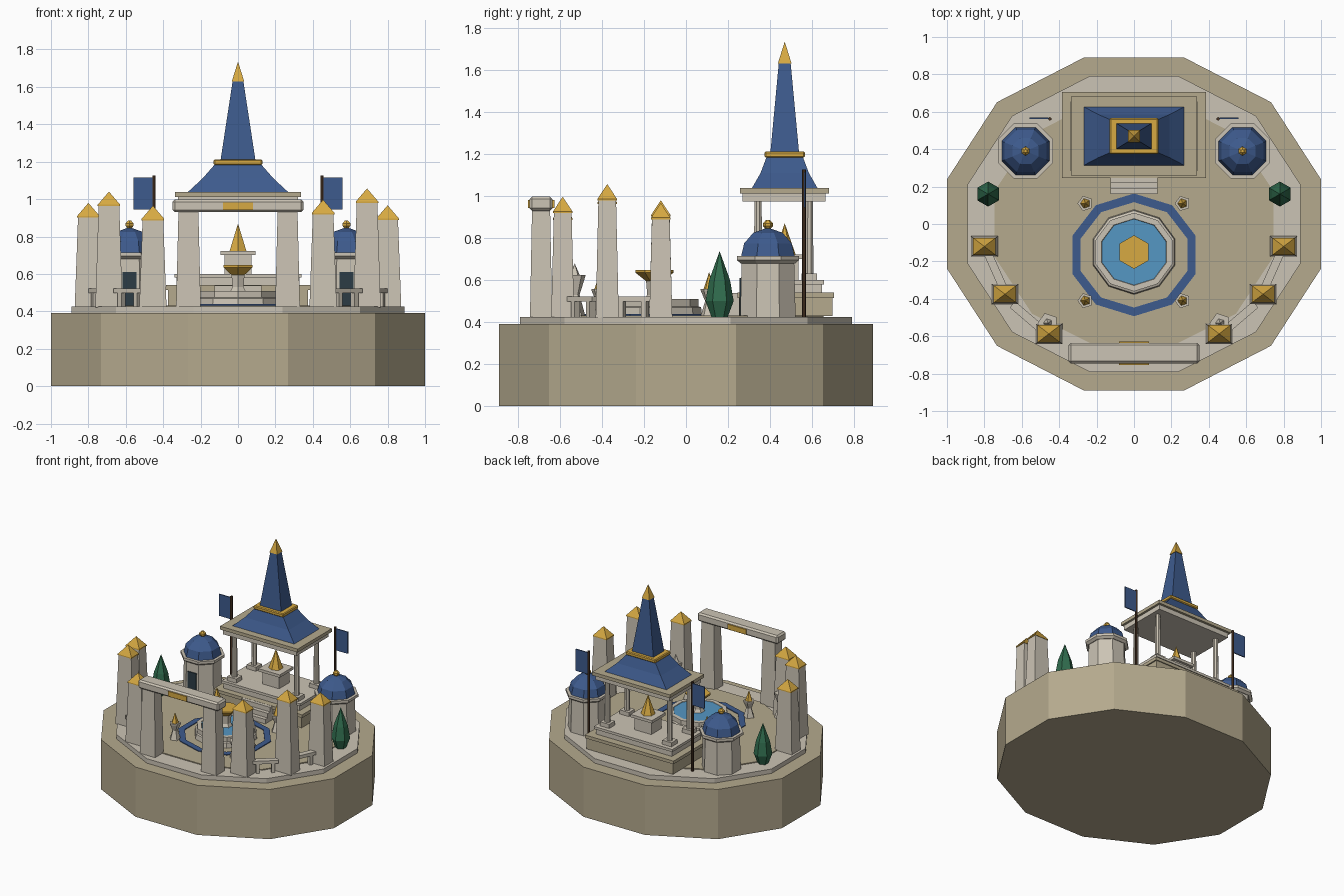
import bpy, bmesh
from math import cos, sin, pi, atan2, hypot

cube = bpy.data.objects.get("Cube")
if cube:
    bpy.data.objects.remove(cube)


def material(name, r, g, b):
    m = bpy.data.materials.new(name)
    m.use_nodes = True
    m.diffuse_color = (r, g, b, 1)
    m.node_tree.nodes["Principled BSDF"].inputs["Base Color"].default_value = (r, g, b, 1)
    return m


sand = material("sandstone", .46, .40, .27)
stone = material("pale_stone", .60, .55, .46)
blue = material("roof_blue", .048, .105, .27)
gold = material("gold", .68, .40, .055)
water = material("water_blue", .09, .31, .55)
green = material("cypress_green", .03, .15, .075)
brown = material("pole_brown", .07, .035, .018)
dark = material("door_dark", .025, .045, .06)


def loft(name, mat, n, x, y, rings, rot=0, capped=True):
    """Stack n-sided rings (half width, half depth, z); zero width makes a tip."""
    bm = bmesh.new()
    loops = []
    for hx, hy, z in rings:
        loop = []
        for i in range(n):
            a = 2 * pi * i / n + pi / n
            px, py = hx * cos(a) / cos(pi / n), hy * sin(a) / cos(pi / n)
            loop.append(bm.verts.new((x + px * cos(rot) - py * sin(rot),
                                      y + px * sin(rot) + py * cos(rot), z)))
        loops.append(loop)
    for a, b in zip(loops, loops[1:]):
        for i in range(n):
            j = (i + 1) % n
            bm.faces.new((a[i], a[j], b[j], b[i]))
    if capped:
        bm.faces.new(loops[0])
        bm.faces.new(loops[-1])
    bmesh.ops.remove_doubles(bm, verts=bm.verts, dist=1e-5)
    bmesh.ops.recalc_face_normals(bm, faces=bm.faces)
    mesh = bpy.data.meshes.new(name)
    bm.to_mesh(mesh)
    bm.free()
    mesh.materials.append(mat)
    ob = bpy.data.objects.new(name, mesh)
    bpy.context.collection.objects.link(ob)
    return ob


def box(name, mat, x, y, hx, hy, z0, z1, rot=0):
    return loft(name, mat, 4, x, y, [(hx, hy, z0), (hx, hy, z1)], rot)


def bevel(ob, width):
    mod = ob.modifiers.new("edge_chamfer", "BEVEL")
    mod.width = width
    mod.segments = 1


# Ground: foundation, paved ring and courtyard
loft("foundation", sand, 12, 0, 0, [(1, .89, 0), (1, .89, .39)])
loft("paved_ring", stone, 12, 0, 0, [(.89, .79, .39), (.89, .79, .425)])
loft("courtyard", sand, 12, 0, 0, [(.745, .655, .425), (.745, .655, .432)])

# Fountain
FY = -.165
loft("blue_paving_ring", blue, 10, 0, FY,
     [(.33, .312, .43), (.33, .312, .438), (.285, .268, .438), (.285, .268, .43)], capped=False)
FY = -.15
loft("fountain_basin", stone, 10, 0, FY,
     [(.22, .216, .43), (.215, .211, .47), (.205, .2, .475), (.205, .2, .51),
      (.175, .17, .51), (.17, .165, .495)])
loft("fountain_water", water, 10, 0, FY, [(.172, .168, .49), (.172, .168, .507)])
loft("fountain_stem", stone, 6, 0, FY, [(.045, .045, .5), (.03, .03, .53), (.035, .035, .6)])
loft("fountain_bowl", gold, 6, 0, FY, [(.035, .035, .595), (.078, .078, .635), (.078, .078, .648)])

# Gate arch
for s, side in ((-1, "right"), (1, "left")):
    loft("gate_pier_" + side, stone, 4, s * .265, -.69,
         [(.066, .053, .42), (.053, .043, .94)])
bevel(box("gate_lintel", stone, 0, -.69, .35, .055, .93, .997), .012)
box("gate_plaque", gold, 0, -.69, .08, .063, .942, .982)

# Pavilion platform and stairs
PY = .47
box("platform_lower", sand, 0, PY + .005, .375, .222, .43, .52)
box("platform_lower_trim", sand, 0, PY + .005, .385, .23, .515, .54)
box("platform_upper", stone, 0, PY, .33, .177, .54, .585)
box("platform_upper_trim", stone, 0, PY, .34, .186, .58, .6)
for i in range(3):
    front = .16 + i * .03
    box(f"stair_{i + 1}", stone, 0, (front + .28) / 2, .125, (.28 - front) / 2,
        .43, .467 + i * .036)

# Pavilion columns and altar
for s, side in ((-1, "right"), (1, "left")):
    for t, end in ((-1, "front"), (1, "back")):
        cx, cy = s * .27, PY - .005 + t * .122
        box(f"column_base_{end}_{side}", stone, cx, cy, .04, .036, .6, .632)
        loft(f"column_{end}_{side}", stone, 8, cx, cy, [(.02, .02, .63), (.017, .017, .98)])
box("altar", stone, 0, PY, .073, .065, .6, .7)
box("altar_top", stone, 0, PY, .093, .085, .7, .722)
loft("altar_flame", gold, 6, 0, PY, [(.045, .045, .722), (0, 0, .87)])

# Pavilion roof and spire
box("roof_beam", stone, 0, PY - .003, .32, .197, .975, 1.015)
box("roof_eave", sand, 0, PY, .337, .212, 1.012, 1.038)
loft("roof_skirt", blue, 4, 0, PY,
     [(.268, .156, 1.038), (.19, .115, 1.11), (.12, .085, 1.19)])
bevel(box("roof_gold_band", gold, 0, PY, .13, .096, 1.183, 1.212), .006)
loft("spire", blue, 4, 0, PY, [(.093, .068, 1.21), (.028, .028, 1.635)])
loft("spire_tip", gold, 4, 0, PY, [(.033, .033, 1.63), (0, 0, 1.735)])


def obelisk(name, x, y, top):
    loft(name, stone, 4, x, y, [(.073, .055, .42), (.055, .042, top - .07)])
    loft(name + "_cap", gold, 4, x, y,
         [(.06, .046, top - .078), (.06, .046, top - .07), (0, 0, top)])


def bench(name, x0, y0, x1, y1):
    rot, half = atan2(y1 - y0, x1 - x0), hypot(x1 - x0, y1 - y0) / 2
    box(name + "_seat", stone, (x0 + x1) / 2, (y0 + y1) / 2, half, .022, .497, .522, rot)
    for k, t in enumerate((.2, .8)):
        box(f"{name}_leg_{k + 1}", stone, x0 + (x1 - x0) * t, y0 + (y1 - y0) * t,
            .013, .018, .42, .5, rot)


def brazier(name, x, y):
    loft(name + "_stand", stone, 5, x, y,
         [(.034, .034, .43), (.016, .016, .5), (.034, .034, .55), (.034, .034, .558)])
    loft(name + "_flame", gold, 5, x, y, [(.022, .022, .558), (0, 0, .638)])


# Mirrored surroundings
heights = {-1: (.98, 1.04, .965), 1: (.967, 1.057, .997)}
for s, side in ((-1, "right"), (1, "left")):
    spots = ((.80, -.12), (.69, -.375), (.455, -.587))
    for i, ((x, y), top) in enumerate(zip(spots, heights[s])):
        obelisk(f"obelisk_{i + 1}_{side}", s * x, y, top)
    bench("bench_rear_" + side, s * .78, -.16, s * .70, -.34)
    bench("bench_front_" + side, s * .65, -.43, s * .51, -.55)
    loft("urn_" + side, stone, 5, s * .46, -.53,
         [(.045, .045, .42), (.02, .02, .53), (.045, .045, .625), (.02, .02, .625), (0, 0, .68)])
    brazier("brazier_back_" + side, s * .26, .11)
    brazier("brazier_front_" + side, s * .26, -.41)

    # Domed tower
    x, y = s * .58, .39
    loft("tower_" + side, stone, 8, x, y, [(.132, .132, .42), (.125, .125, .69)])
    loft("tower_cornice_" + side, stone, 8, x, y,
         [(.13, .13, .68), (.148, .148, .695), (.148, .148, .715)])
    loft("tower_dome_" + side, blue, 8, x, y,
         [(.127, .127, .715), (.113, .113, .775), (.07, .07, .825), (0, 0, .85)])
    loft("dome_finial_" + side, gold, 6, x, y,
         [(.008, .008, .84), (.021, .021, .857), (.021, .021, .87), (.008, .008, .886)])
    box("tower_door_" + side, dark, x, y - .131, .038, .004, .425, .61)

    # Cypress
    loft("cypress_" + side, green, 6, s * .78, .16,
         [(.032, .032, .42), (.058, .058, .5), (.043, .043, .6), (0, 0, .738)])

    # Banner
    loft("banner_pole_" + side, brown, 6, s * .45, .562, [(.008, .008, .42), (.008, .008, 1.127)])
    box("banner_" + side, blue, s * .508, .565, .051, .004, .945, 1.115)
